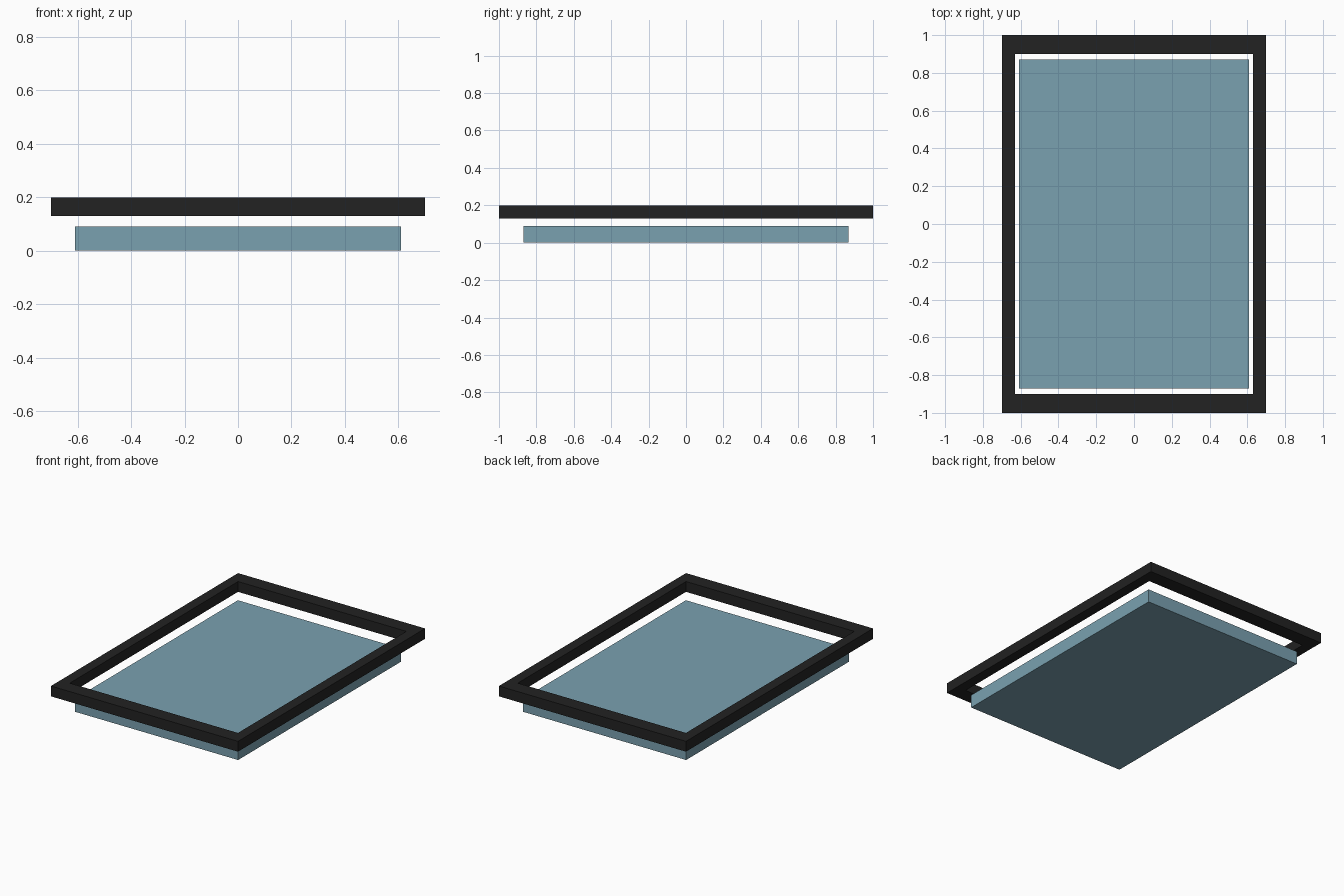
import bpy, bmesh

if "Cube" in bpy.data.objects:
    bpy.data.objects.remove(bpy.data.objects["Cube"])


def material(name, rgb):
    m = bpy.data.materials.new(name)
    m.diffuse_color = (*rgb, 1.0)
    m.use_nodes = True
    m.node_tree.nodes["Principled BSDF"].inputs["Base Color"].default_value = m.diffuse_color
    return m


def finish(name, bm, mat):
    bmesh.ops.recalc_face_normals(bm, faces=bm.faces)
    mesh = bpy.data.meshes.new(name)
    bm.to_mesh(mesh)
    bm.free()
    mesh.materials.append(mat)
    obj = bpy.data.objects.new(name, mesh)
    bpy.context.collection.objects.link(obj)


black = material("frame black", (0.016, 0.016, 0.016))
blue = material("panel blue", (0.195, 0.356, 0.434))

# Pane: a plain slab standing on the ground
bm = bmesh.new()
bmesh.ops.create_cube(bm, size=1.0)
bmesh.ops.scale(bm, vec=(1.22, 1.74, 0.09), verts=bm.verts)
bmesh.ops.translate(bm, vec=(0, 0, 0.045), verts=bm.verts)
finish("glass_panel", bm, blue)

# Frame: mitred ring of a rectangular section, floating above the pane
section = [(0.70, 1.00, 0.13), (0.70, 1.00, 0.20),
           (0.63, 0.90, 0.20), (0.63, 0.90, 0.13)]
corners = [(1, 1), (-1, 1), (-1, -1), (1, -1)]
bm = bmesh.new()
rings = [[bm.verts.new((sx * x, sy * y, z)) for x, y, z in section]
         for sx, sy in corners]
for i in range(4):
    a, b = rings[i], rings[(i + 1) % 4]
    for k in range(4):
        n = (k + 1) % 4
        bm.faces.new((a[k], b[k], b[n], a[n]))
finish("frame", bm, black)
